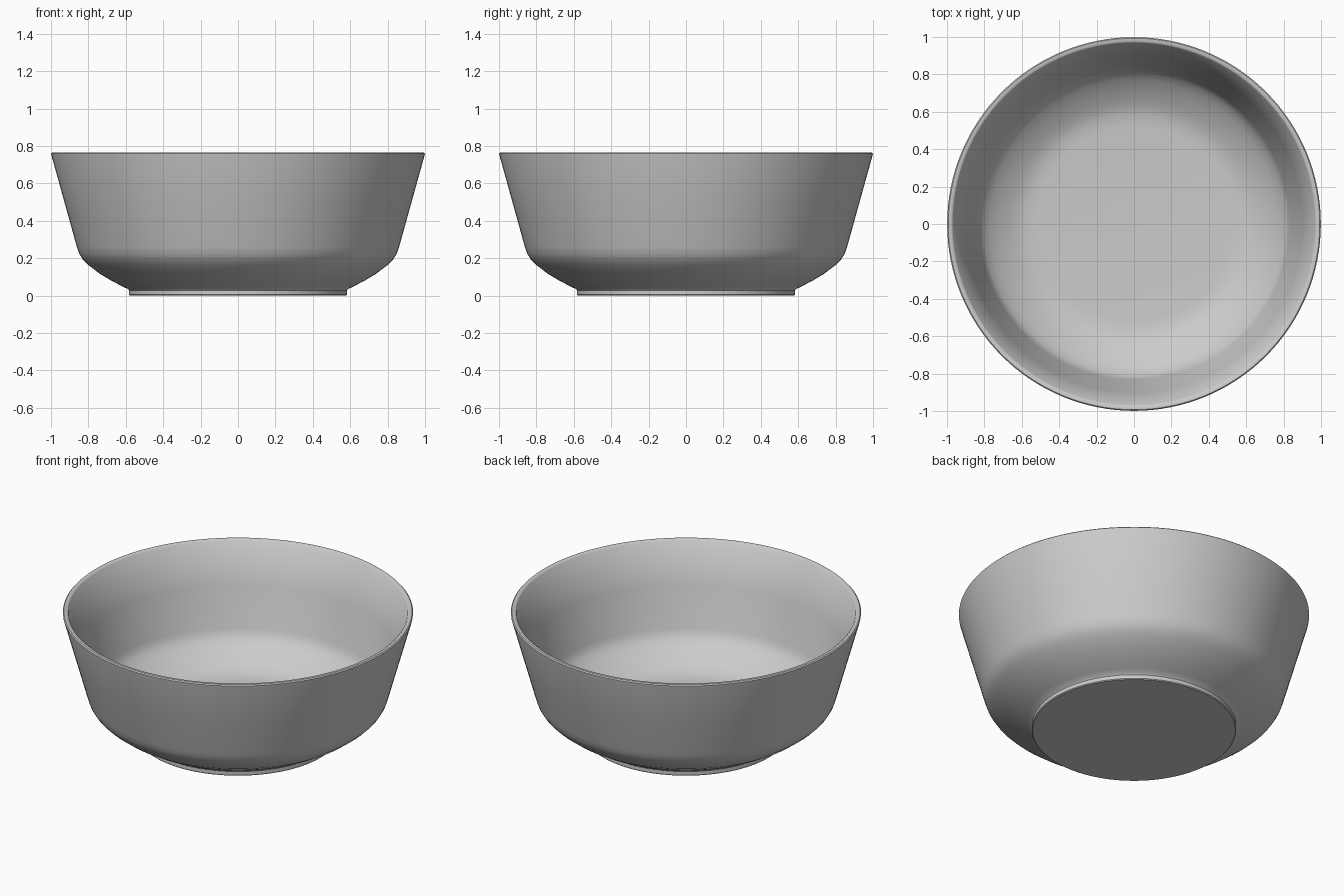
import bpy, bmesh, math
from mathutils import Vector

if "Cube" in bpy.data.objects:
    bpy.data.objects.remove(bpy.data.objects["Cube"])

# Bowl half-section (radius, height): underside, outer wall, rim, inner wall, floor
profile = [
    (0, 0), (0.578, 0), (0.583, 0.005), (0.583, 0.028), (0.59, 0.036),
    (0.62, 0.05), (0.68, 0.082), (0.74, 0.118), (0.80, 0.164), (0.83, 0.194),
    (0.85, 0.226), (0.862, 0.262), (0.93, 0.507), (0.998, 0.752),
    (0.999, 0.76), (0.993, 0.766), (0.976, 0.766), (0.968, 0.76),
    (0.90, 0.512), (0.832, 0.272), (0.822, 0.243), (0.805, 0.216),
    (0.77, 0.184), (0.72, 0.148), (0.66, 0.113), (0.62, 0.095),
    (0.58, 0.083), (0.52, 0.078), (0, 0.077),
]

# Spin the half-section into a closed bowl
bm = bmesh.new()
verts = [bm.verts.new((r, 0, z)) for r, z in profile]
edges = [bm.edges.new(pair) for pair in zip(verts, verts[1:])]
bmesh.ops.spin(bm, geom=verts + edges, cent=Vector(), axis=Vector((0, 0, 1)),
               angle=math.tau, steps=128, use_duplicate=False)
bmesh.ops.remove_doubles(bm, verts=bm.verts[:], dist=0.0001)
bmesh.ops.recalc_face_normals(bm, faces=bm.faces[:])

mesh = bpy.data.meshes.new("bowl")
bm.to_mesh(mesh)
bm.free()
bowl = bpy.data.objects.new("bowl", mesh)
bpy.context.collection.objects.link(bowl)

# Smooth walls with a crisp foot
bpy.context.view_layer.objects.active = bowl
bowl.select_set(True)
bpy.ops.object.shade_smooth_by_angle(angle=math.radians(40))
